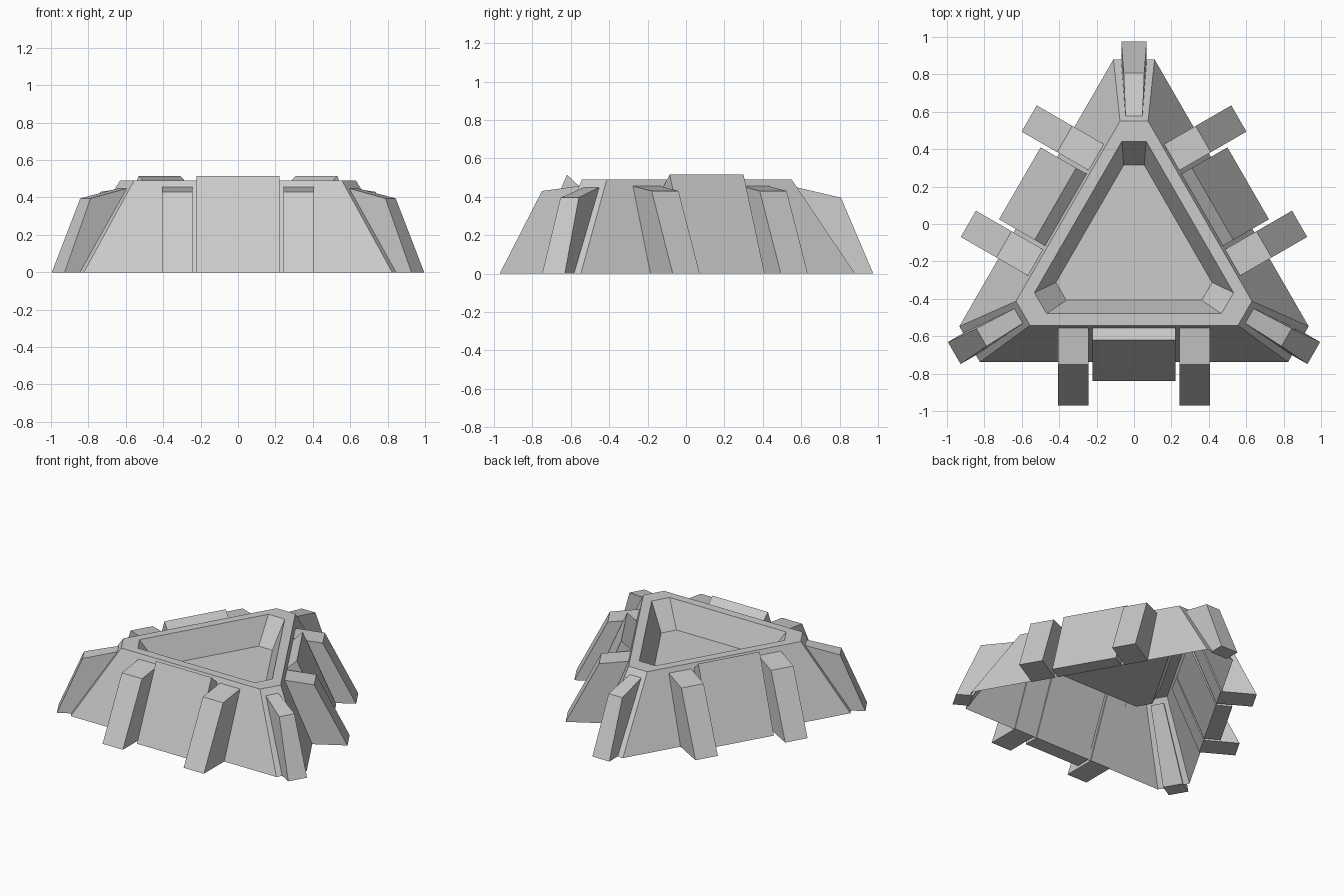
import bpy, bmesh, math
from mathutils import Matrix, Vector

if "Cube" in bpy.data.objects:
    bpy.data.objects.remove(bpy.data.objects["Cube"])

CENTRE = Vector((0, -0.135, 0))   # axis of the threefold symmetry

grey = bpy.data.materials.new("concrete_grey")
grey.diffuse_color = (0.6, 0.6, 0.6, 1)
grey.use_nodes = True
grey.node_tree.nodes["Principled BSDF"].inputs["Base Color"].default_value = grey.diffuse_color


def finish(name, bm):
    me = bpy.data.meshes.new(name)
    bm.to_mesh(me)
    bm.free()
    me.materials.append(grey)
    ob = bpy.data.objects.new(name, me)
    bpy.context.collection.objects.link(ob)
    return ob


def turn(p, angle):
    return Matrix.Rotation(math.radians(angle), 3, 'Z') @ Vector(p) + CENTRE


def block(name, profile, offset, half_widths, angle):
    """Prism from a (radius, height) profile, pointing to -y before turning."""
    bm = bmesh.new()
    sides = []
    for s in (-1, 1):
        sides.append([bm.verts.new(turn((offset + s * w, -r, z), angle))
                      for (r, z), w in zip(profile, half_widths)])
    a, b = sides
    n = len(a)
    bm.faces.new(a)
    bm.faces.new(b[::-1])
    for i in range(n):
        j = (i + 1) % n
        bm.faces.new((a[j], a[i], b[i], b[j]))
    bmesh.ops.recalc_face_normals(bm, faces=bm.faces)
    return finish(name, bm)


# Hollow body: clipped triangle rings from the foot, over the rim, into the recess
# each ring: half width of the clipped corner, corner distance, height
rings = [(0.11, 1.015, 0.0), (0.075, 0.685, 0.49),
         (0.065, 0.577, 0.49), (0.055, 0.45, 0.31)]
bm = bmesh.new()
loops = []
for w, d, z in rings:
    loop = []
    for k in range(3):
        for x in (w, -w):
            loop.append(bm.verts.new(turn((x, d, z), 120 * k)))
    loops.append(loop)
for lo, hi in zip(loops, loops[1:]):
    for i in range(6):
        j = (i + 1) % 6
        bm.faces.new((lo[i], lo[j], hi[j], hi[i]))
bm.faces.new(loops[-1])
finish("body", bm)

# Profiles of the parts leaning on the walls
panel = [(0.705, 0), (0.485, 0.515), (0.412, 0.447), (0.595, 0)]
buttress = [(0.835, 0), (0.615, 0.43), (0.412, 0.457), (0.595, 0)]
rib = [(1.11, 0), (0.942, 0.395), (0.698, 0.452), (1.0, 0)]

for k, side in enumerate(("front", "right", "left")):
    angle = 120 * k
    # Raised wall panel
    block(side + "_panel", panel, 0, [0.222] * 4, angle)
    # Pair of buttresses beside the panel
    for s, label in ((-1, "a"), (1, "b")):
        block(f"{side}_buttress_{label}", buttress, s * 0.325, [0.081] * 4, angle)
    # Tapered corner rib
    block(side + "_corner_rib", rib, 0, [0.068, 0.055, 0.045, 0.068], angle + 60)
